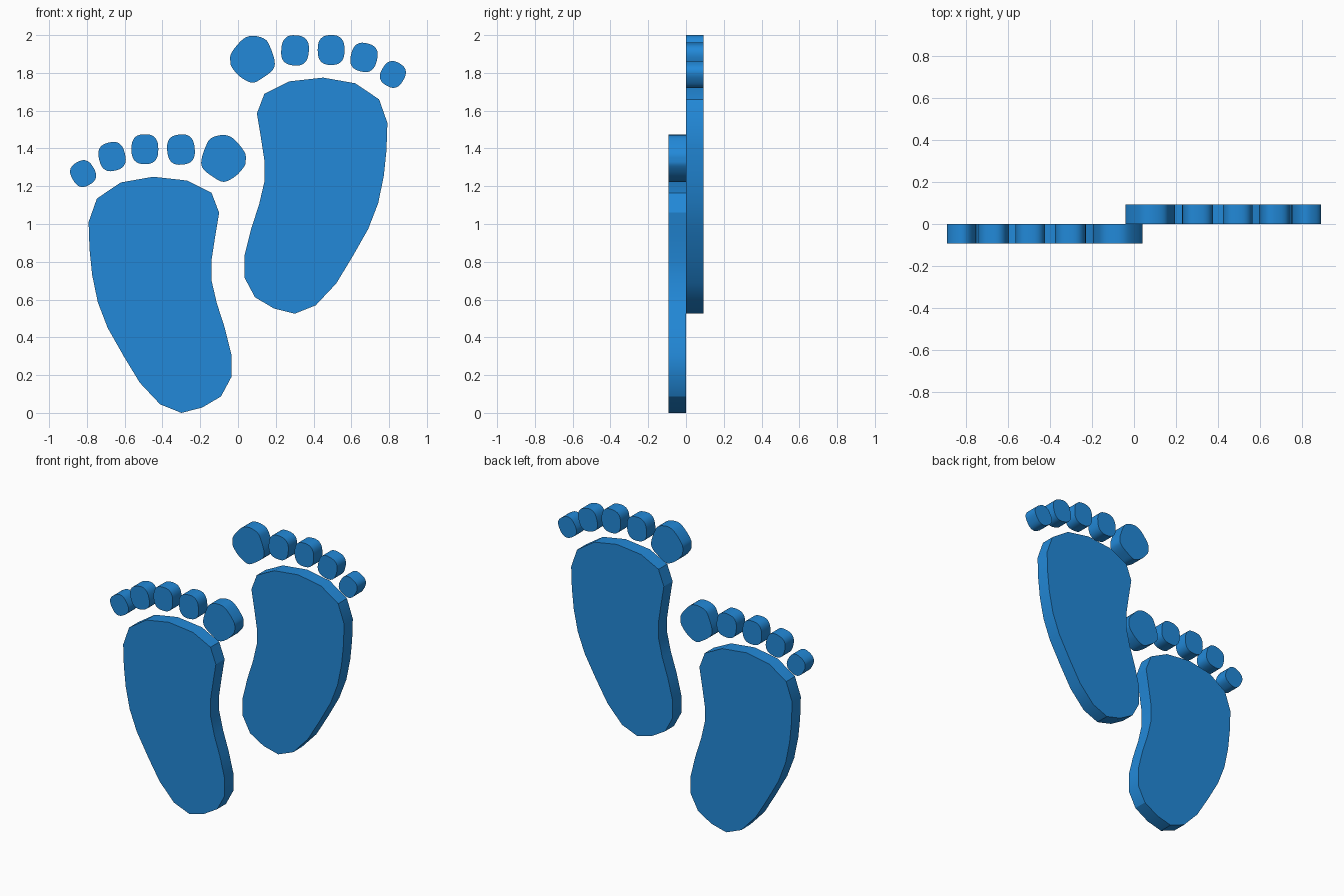
import bpy
import bmesh
from math import sin, cos, pi, radians, copysign
from mathutils import Vector

cube = bpy.data.objects.get("Cube")
if cube:
    bpy.data.objects.remove(cube, do_unlink=True)

THICK = 0.093
STEP_UP = 0.525      # height of the raised foot above the lower one

blue = bpy.data.materials.new("blue")
blue.use_nodes = True
colour = (0.016, 0.25, 0.69, 1)
blue.diffuse_color = colour
blue.node_tree.nodes["Principled BSDF"].inputs["Base Color"].default_value = colour


def rounded(points, steps=4):
    """Closed smooth curve through the points."""
    pts = [Vector(p) for p in points]
    n, out = len(pts), []
    for i in range(n):
        a, b, c, d = (pts[(i + k) % n] for k in (-1, 0, 1, 2))
        for s in range(steps):
            t = s / steps
            out.append(0.5 * (2 * b + (c - a) * t + (2 * a - 5 * b + 4 * c - d) * t ** 2
                              + (3 * b - a - 3 * c + d) * t ** 3))
    return out


def squircle(rx, rz, tilt, count=40, power=2.6):
    """Rounded square outline, turned by tilt degrees."""
    out, a = [], radians(tilt)
    for i in range(count):
        t = 2 * pi * i / count
        x = rx * copysign(abs(cos(t)) ** (2 / power), cos(t))
        z = rz * copysign(abs(sin(t)) ** (2 / power), sin(t))
        out.append((x * cos(a) - z * sin(a), x * sin(a) + z * cos(a)))
    return out


def slab(name, outline, centre, raised):
    """Extrude an outline; the raised foot is mirrored and set behind."""
    side, lift, y0 = (-1, STEP_UP, 0) if raised else (1, 0, -THICK)
    bm = bmesh.new()
    verts = [bm.verts.new((side * (x + centre[0]), y0, z + centre[1] + lift))
             for x, z in outline]
    face = bm.faces.new(verts)
    grown = bmesh.ops.extrude_face_region(bm, geom=[face], use_keep_orig=True)
    moved = [g for g in grown["geom"] if isinstance(g, bmesh.types.BMVert)]
    bmesh.ops.translate(bm, vec=(0, THICK, 0), verts=moved)
    bmesh.ops.recalc_face_normals(bm, faces=bm.faces)
    mesh = bpy.data.meshes.new(name)
    bm.to_mesh(mesh)
    bm.free()
    mesh.materials.append(blue)
    obj = bpy.data.objects.new(name, mesh)
    bpy.context.collection.objects.link(obj)
    bpy.ops.object.select_all(action='DESELECT')
    obj.select_set(True)
    bpy.context.view_layer.objects.active = obj
    bpy.ops.object.shade_smooth_by_angle(angle=radians(30))


# Sole outline, clockwise from the top
sole = [(-.45, 1.25), (-.27, 1.23), (-.14, 1.165), (-.10, 1.06), (-.12, .94),
        (-.14, .81), (-.14, .70), (-.112, .58), (-.07, .45), (-.035, .31),
        (-.035, .19), (-.09, .087), (-.19, .028), (-.30, 0), (-.412, .045),
        (-.52, .16), (-.605, .30), (-.69, .45), (-.742, .585), (-.772, .73),
        (-.786, .865), (-.791, 1.01), (-.747, 1.135), (-.62, 1.22)]

# Big toe outline about its own centre
big_toe = [(.119, -.008), (.111, .037), (.05, .108), (-.005, .124), (-.066, .106),
           (-.093, .063), (-.116, -.01), (-.106, -.056), (-.05, -.10),
           (.003, -.124), (.066, -.093), (.111, -.042)]

# Small toes: name, centre, half sizes, tilt
small_toes = [("second_toe", (-.302, 1.394), (.073, .08), 5),
              ("middle_toe", (-.493, 1.396), (.071, .079), 0),
              ("fourth_toe", (-.667, 1.357), (.07, .076), 14),
              ("little_toe", (-.82, 1.267), (.063, .068), 30)]

for prefix, raised in (("right", False), ("left", True)):
    slab(prefix + "_sole", sole, (0, 0), raised)
    slab(prefix + "_big_toe", rounded(big_toe), (-.078, 1.347), raised)
    for name, centre, (rx, rz), tilt in small_toes:
        slab(f"{prefix}_{name}", squircle(rx, rz, tilt), centre, raised)
